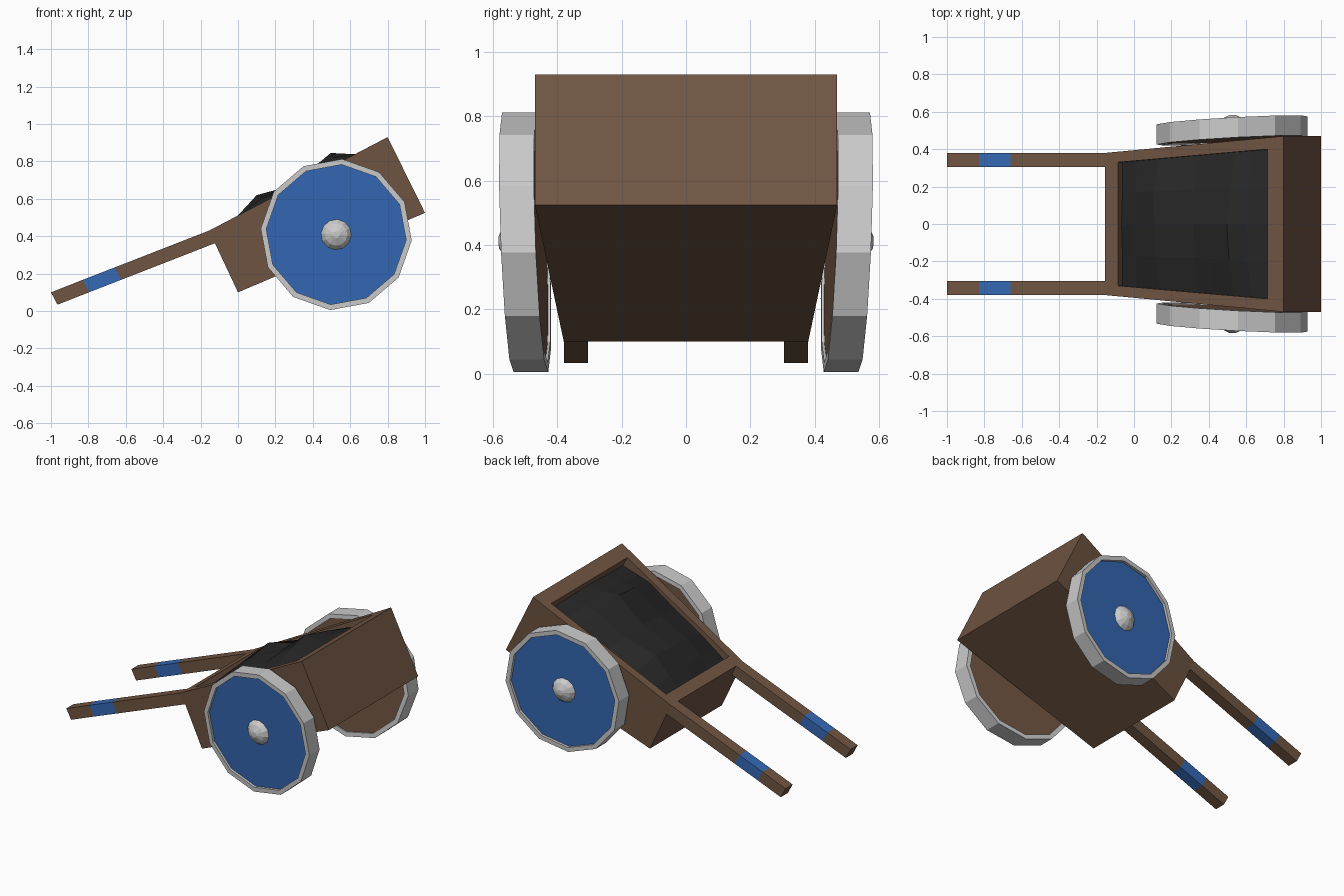
import bpy, bmesh, math

if "Cube" in bpy.data.objects:
    bpy.data.objects.remove(bpy.data.objects["Cube"])


def material(name, rgb):
    m = bpy.data.materials.new(name)
    m.diffuse_color = (*rgb, 1)
    m.use_nodes = True
    m.node_tree.nodes["Principled BSDF"].inputs["Base Color"].default_value = m.diffuse_color
    return m


WOOD = material("wood", (0.16, 0.09, 0.055))
BLUE = material("blue_paint", (0.035, 0.14, 0.46))
COAL = material("coal", (0.02, 0.02, 0.02))


def build(name, verts, faces, mats=(), pick=None):
    """Flat-shaded object; pick(face index) chooses the material slot."""
    bm = bmesh.new()
    vs = [bm.verts.new(v) for v in verts]
    for i, f in enumerate(faces):
        face = bm.faces.new([vs[k] for k in f])
        face.material_index = pick(i) if pick else 0
    bmesh.ops.recalc_face_normals(bm, faces=bm.faces[:])
    me = bpy.data.meshes.new(name)
    bm.to_mesh(me)
    bm.free()
    for m in mats:
        me.materials.append(m)
    ob = bpy.data.objects.new(name, me)
    bpy.context.collection.objects.link(ob)
    return ob


# Cart frame: s runs along the sloping rim, h is perpendicular to it
UX, UZ = 0.886, 0.464


def rim(s, y, h=0.0):
    return (-0.155 + s * UX - h * UZ, y, 0.43 + s * UZ + h * UX)


# Cart box: tapered outer shell, rim and open pit
def loop(a, ya, b, yb):
    return [(a[0], -ya, a[1]), (b[0], -yb, b[1]), (b[0], yb, b[1]), (a[0], ya, a[1])]


def pit(h):
    return [rim(0.079, -0.33, h), rim(0.98, -0.40, h), rim(0.98, 0.40, h), rim(0.079, 0.33, h)]


loops = [loop((0, 0.10), 0.38, (1.0, 0.525), 0.47),
         loop((-0.155, 0.43), 0.38, (0.80, 0.93), 0.47), pit(0), pit(-0.14)]
faces = [(0, 1, 2, 3), (12, 13, 14, 15)]
for r in range(3):
    for i in range(4):
        j = (i + 1) % 4
        faces.append((r * 4 + i, r * 4 + j, r * 4 + 4 + j, r * 4 + 4 + i))
build("cart_box", [v for l in loops for v in l], faces, [WOOD])

# Coal load: coarse lumpy surface inside the rim
rows = [0.079, 0.175, 0.314, 0.54, 0.769, 0.86, 0.98]
heights = [(-.05, -.05, -.04, -.05, -.05),
           (-.04, -.01, .0, -.015, -.04),
           (-.03, .02, .03, .05, -.03),
           (-.03, .0, .015, .0, -.04),
           (-.02, .04, .066, .02, -.03),
           (-.04, .0, .012, -.01, -.05),
           (-.07, -.06, -.05, -.06, -.07)]
verts = []
for s, hs in zip(rows, heights):
    half = 0.33 + 0.07 * (s - 0.079) / 0.901
    verts += [rim(s, half * (c - 2) / 2, h) for c, h in enumerate(hs)]
faces = [(r * 5 + c, r * 5 + c + 1, r * 5 + c + 6, r * 5 + c + 5)
         for r in range(6) for c in range(4)]
load = build("coal_load", verts, faces, [COAL])
if load.data.polygons[0].normal.z < 0:
    load.data.flip_normals()

# Handles: slanted square bars with a painted band
def handle(name, side):
    vs = []
    for x, z in [(-1, 0.10), (-0.83, 0.167), (-0.66, 0.233), (-0.155, 0.43)]:
        for dx, dz, y in [(0, 0, .305), (0, 0, .38), (.035, -.066, .38), (.035, -.066, .305)]:
            vs.append((x + dx, y * side, z + dz))
    fs = [(r * 4 + i, r * 4 + (i + 1) % 4, r * 4 + 4 + (i + 1) % 4, r * 4 + 4 + i)
          for r in range(3) for i in range(4)] + [(0, 1, 2, 3), (12, 13, 14, 15)]
    build(name, vs, fs, [WOOD, BLUE], lambda i: 1 if 4 <= i < 8 else 0)


# Wheel parts: 12-sided lathe about the tilted axle
def lathe(name, side, profile, ring=False, mats=(), pick=None):
    n, k = 12, len(profile)
    vs = []
    for i in range(n):
        a = math.radians(-94.5 + 30 * i)
        for r, y in profile:
            dx, dz = r * math.cos(a), r * math.sin(a)
            vs.append((0.525 + dx, side * (0.50 + y + 0.055 * dx + 0.04 * dz), 0.409 + dz))
    fs = [(i * k + j, i * k + (j + 1) % k, (i + 1) % n * k + (j + 1) % k, (i + 1) % n * k + j)
          for i in range(n) for j in range(k if ring else k - 1)]
    if not ring:
        fs += [tuple(i * k for i in range(n)), tuple(i * k + k - 1 for i in range(n))]
    last = len(fs) - 1
    build(name, vs, fs, mats, (lambda i: 1 if i == last else 0) if len(mats) > 1 else None)


for label, side in (("near", -1), ("far", 1)):
    handle(label + "_handle", side)
    lathe(label + "_tyre", side, [(.405, -.054), (.405, .054), (.375, .054), (.375, -.054)], True)
    lathe(label + "_wheel_disc", side, [(.376, -.046), (.376, .036)], mats=[WOOD, BLUE])
    lathe(label + "_hub", side, [(.083, .034), (.06, .062), (.018, .082)])
